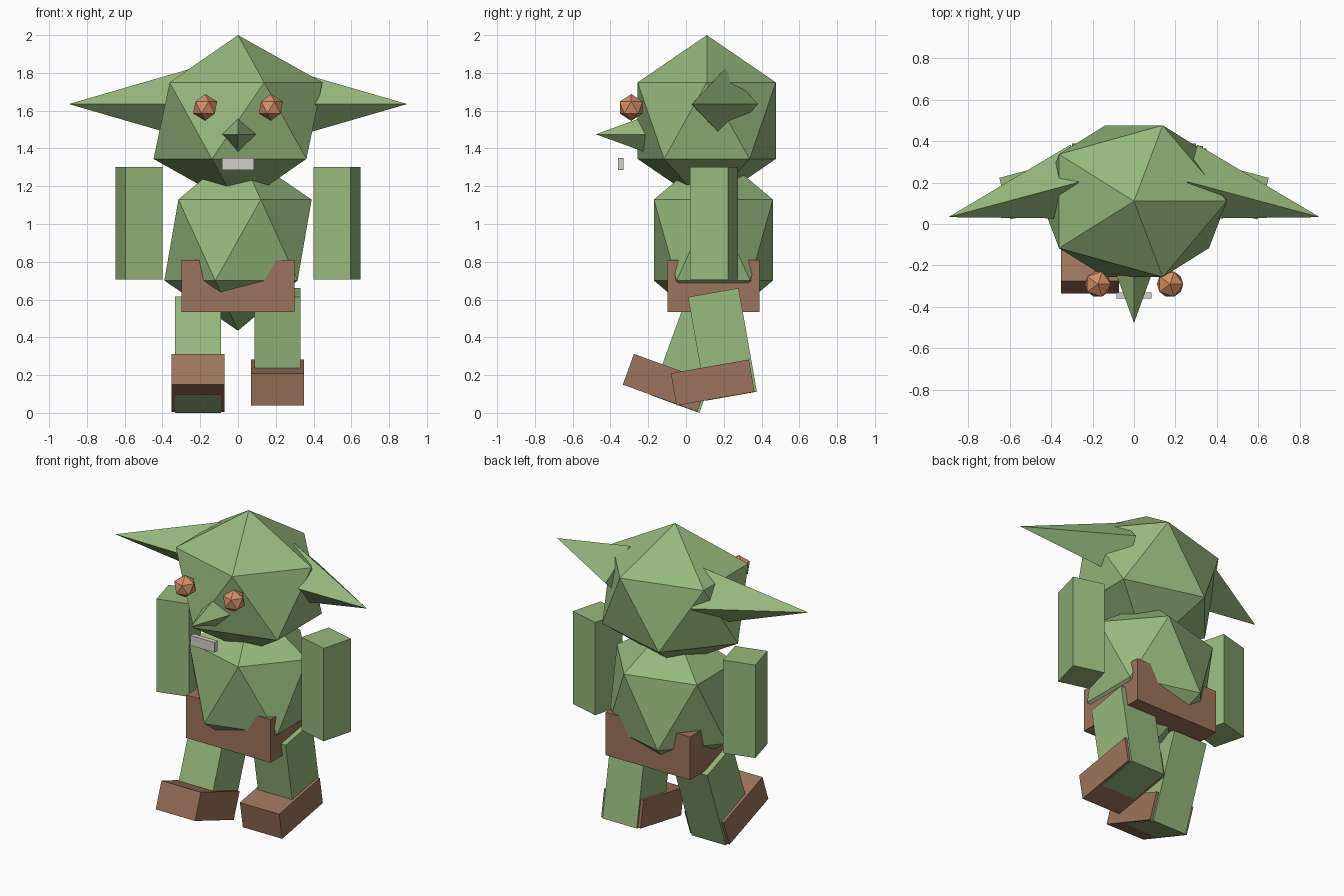
import bpy
from math import radians
from mathutils import Matrix, Vector

cube = bpy.data.objects.get("Cube")
if cube:
    bpy.data.objects.remove(cube, do_unlink=True)


def material(name, rgb):
    m = bpy.data.materials.new(name)
    m.use_nodes = True
    m.diffuse_color = (*rgb, 1)
    m.node_tree.nodes["Principled BSDF"].inputs["Base Color"].default_value = (*rgb, 1)
    return m


green = material("skin_green", (0.31, 0.48, 0.21))
brown = material("leather_brown", (0.33, 0.175, 0.11))
orange = material("eye_orange", (0.66, 0.28, 0.135))
white = material("tooth_grey", (0.66, 0.63, 0.58))


def finish(name, mat, matrix):
    """Bake the placement into the mesh of the newest object."""
    ob = bpy.context.object
    ob.name = name
    ob.data.transform(matrix)
    ob.data.materials.append(mat)
    return ob


def ball(name, mat, centre, radii):
    bpy.ops.mesh.primitive_ico_sphere_add(subdivisions=1, radius=1)
    return finish(name, mat, Matrix.Translation(centre) @ Matrix.Diagonal((*radii, 1)))


def box(name, mat, low, high, frame=Matrix()):
    low, high = Vector(low), Vector(high)
    bpy.ops.mesh.primitive_cube_add(size=1)
    local = Matrix.Translation((low + high) / 2) @ Matrix.Diagonal((*(high - low), 1))
    return finish(name, mat, frame @ local)


def spike(name, mat, tip, direction, radius, length):
    """Four-sided pyramid that ends at tip."""
    direction = Vector(direction).normalized()
    bpy.ops.mesh.primitive_cone_add(vertices=4, radius1=radius, radius2=0, depth=length)
    turn = direction.to_track_quat('Z', 'Y').to_matrix().to_4x4()
    return finish(name, mat, Matrix.Translation(Vector(tip) - direction * length / 2) @ turn)


# Head, torso and belt
ball("head", green, (0, 0.11, 1.547), (0.5, 0.43, 0.453))
ball("torso", green, (0, 0.145, 0.915), (0.436, 0.37, 0.48))
box("belt", brown, (-0.3, -0.098, 0.533), (0.3, 0.388, 0.81))

# Face
spike("nose", green, (0, -0.477, 1.475), (0, -1, 0), 0.1, 0.275)
box("tooth", white, (-0.085, -0.36, 1.285), (0.085, -0.33, 1.35))

# Mirrored parts
for side, s in (("left", 1), ("right", -1)):
    ball(side + "_eye", orange, (s * 0.174, -0.29, 1.617), (0.071,) * 3)
    spike(side + "_ear", green, (s * 0.895, 0.033, 1.635),
          (s * 0.966, -0.259, 0), 0.185, 0.66)
    turn = Matrix.Translation((s * 0.525, 0.148, 0)) @ Matrix.Rotation(radians(-15 * s), 4, 'Z')
    box(side + "_arm", green, (-0.101, -0.104, 0.705), (0.101, 0.104, 1.303), turn)

# Striding legs, each built from the heel and tilted with its foot
for side, x, heel_y, heel_z, tilt in (("left", 0.21, 0.363, 0.112, 10),
                                      ("right", -0.212, 0.06, 0.006, -20)):
    frame = Matrix.Translation((x, heel_y, heel_z)) @ Matrix.Rotation(radians(tilt), 4, 'X')
    box(side + "_foot", brown, (-0.14, -0.42, 0), (0.14, 0, 0.173), frame)
    box(side + "_leg", green, (-0.122, -0.26, -0.002), (0.122, 0.012, 0.555), frame)
